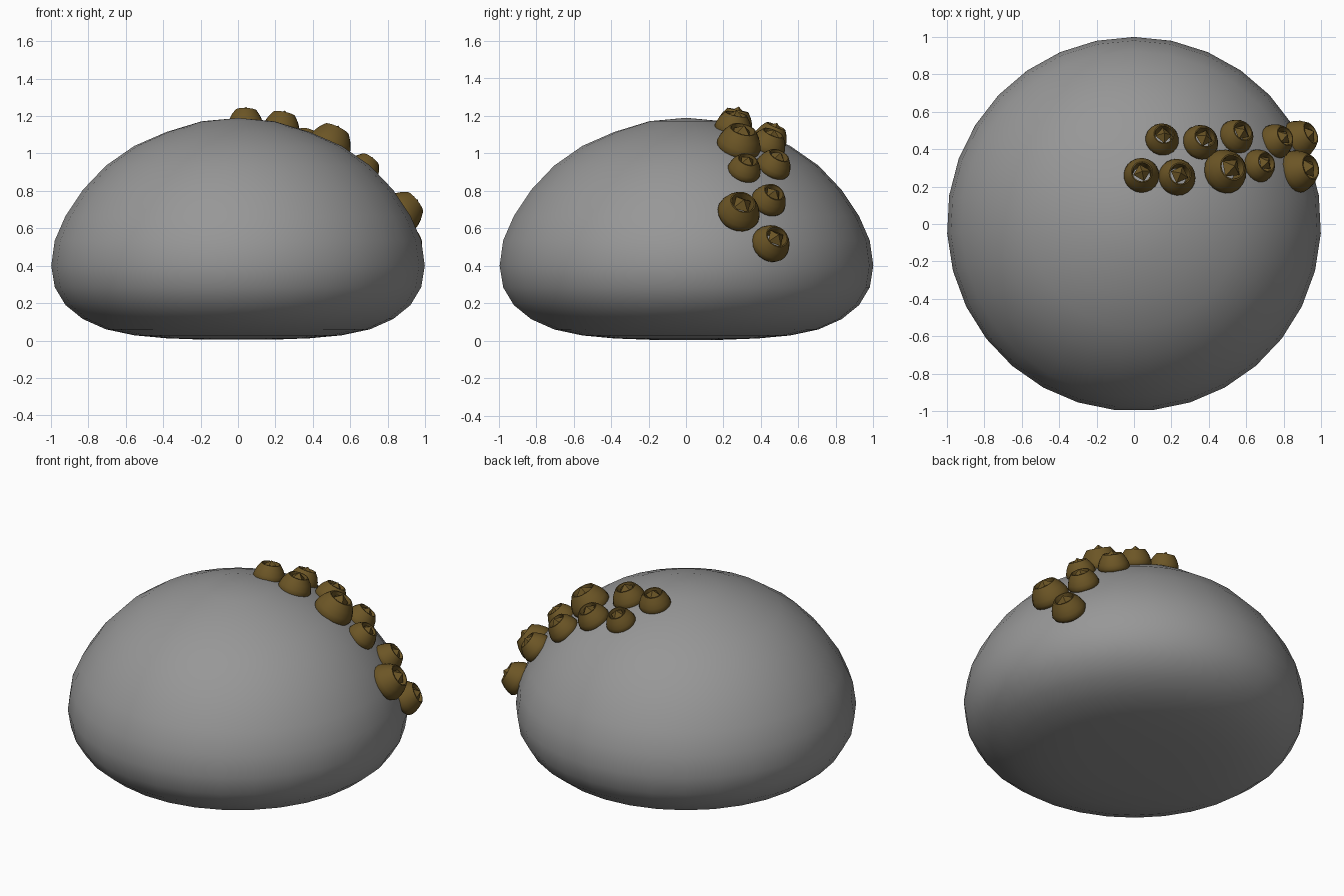
import bpy, math
from mathutils import Vector

if "Cube" in bpy.data.objects:
    bpy.data.objects.remove(bpy.data.objects["Cube"])

# rock cross-section (radius, height), bottom to top
ROCK = [(0, 0.005), (0.195, 0.005), (0.383, 0.012), (0.556, 0.028), (0.707, 0.06),
        (0.831, 0.115), (0.924, 0.19), (0.981, 0.285), (1.0, 0.40), (0.981, 0.535),
        (0.924, 0.665), (0.831, 0.805), (0.707, 0.935), (0.556, 1.04),
        (0.383, 1.115), (0.195, 1.172), (0, 1.19)]
# barnacle shell: outer wall, rim, inner wall (in units of its base radius)
SHELL = [(0.72, -0.3), (0.93, -0.16), (1.0, 0.02), (0.95, 0.25), (0.82, 0.55),
         (0.6, 0.86), (0.54, 0.86), (0.5, 0.6), (0.48, -0.3)]
BEAK = [(0.5, 0.68), (0, 1.06)]
# base x, base y, radius
BARNACLES = [(0.04, 0.26, 0.095), (0.23, 0.25, 0.10), (0.15, 0.45, 0.09),
             (0.355, 0.435, 0.097), (0.545, 0.465, 0.095), (0.485, 0.28, 0.12),
             (0.665, 0.31, 0.09), (0.755, 0.44, 0.095), (0.87, 0.28, 0.115),
             (0.875, 0.45, 0.105)]


def material(name, color):
    mat = bpy.data.materials.new(name)
    mat.diffuse_color = color
    mat.use_nodes = True
    mat.node_tree.nodes["Principled BSDF"].inputs["Base Color"].default_value = mat.diffuse_color
    return mat


rock_mat = material("rock_grey", (0.31, 0.31, 0.31, 1))
shell_mat = material("shell_brown", (0.15, 0.092, 0.019, 1))


def lathe(name, profile, sides, start=0.0, angle=None, mat=None):
    """Spin a profile about z; zero-radius points become poles."""
    verts, rings, faces = [], [], []
    for r, z in profile:
        n = sides if r > 0 else 1
        rings.append([len(verts) + i for i in range(n)])
        for i in range(n):
            a = start + 2 * math.pi * i / sides
            verts.append((r * math.cos(a), r * math.sin(a), z))
    for lo, hi in zip(rings, rings[1:]):
        for i in range(sides):
            j = (i + 1) % sides
            quad = [lo[i % len(lo)], lo[j % len(lo)], hi[j % len(hi)], hi[i % len(hi)]]
            faces.append(list(dict.fromkeys(quad)))
    mesh = bpy.data.meshes.new(name)
    mesh.from_pydata(verts, [], faces)
    if mat:
        mesh.materials.append(mat)
    obj = bpy.data.objects.new(name, mesh)
    bpy.context.collection.objects.link(obj)
    if angle:
        bpy.ops.object.select_all(action='DESELECT')
        obj.select_set(True)
        bpy.context.view_layer.objects.active = obj
        bpy.ops.object.shade_smooth_by_angle(angle=math.radians(angle))
    return obj


def rock_height(r):
    """Height of the upper rock surface at radius r."""
    top = ROCK[8:]
    for (r0, z0), (r1, z1) in zip(top, top[1:]):
        if r1 <= r <= r0:
            return z0 + (z1 - z0) * (r0 - r) / (r0 - r1)
    return 0.4


# smooth domed rock
lathe("rock", ROCK, 31, math.pi / 2, 60, rock_mat)

# barnacles: open shell with a pointed beak inside
for k, (x, y, size) in enumerate(BARNACLES, 1):
    base = Vector((x, y, rock_height(math.hypot(x, y))))
    turn = base.to_track_quat('Z', 'Y')
    for part, profile, sides, angle in (("shell", SHELL, 20, 42), ("beak", BEAK, 4, None)):
        obj = lathe(f"barnacle_{part}_{k}", profile, sides, 0.4, angle, shell_mat)
        obj.location = base
        obj.rotation_mode = 'QUATERNION'
        obj.rotation_quaternion = turn
        obj.scale = (size, size, size)
